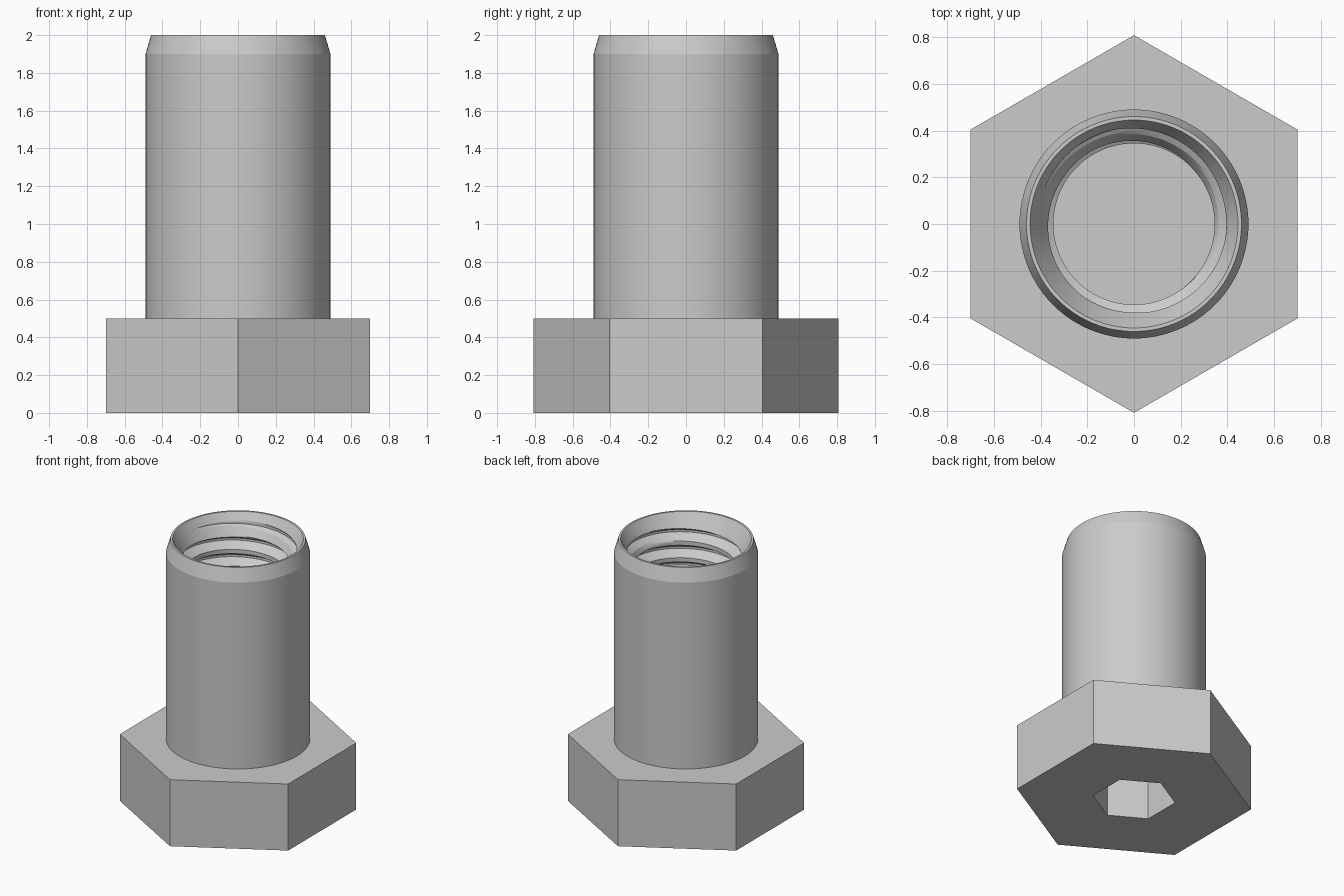
import bpy, bmesh, math

cube = bpy.data.objects.get("Cube")
if cube:
    bpy.data.objects.remove(cube, do_unlink=True)

steel = bpy.data.materials.new("grey_steel")
steel.use_nodes = True
GREY = (0.6, 0.6, 0.6, 1)
steel.diffuse_color = GREY
steel.node_tree.nodes["Principled BSDF"].inputs["Base Color"].default_value = GREY


def add_ring(bm, radius, z, sides):
    """Ring of vertices; radius and z may be functions of the angle."""
    verts = []
    for i in range(sides):
        a = 2 * math.pi * i / sides + math.pi / 2
        verts.append(bm.verts.new((radius * math.cos(a), radius * math.sin(a), z)))
    return verts


def bridge(bm, ring_a, ring_b):
    n = len(ring_a)
    for i in range(n):
        j = (i + 1) % n
        bm.faces.new((ring_a[i], ring_a[j], ring_b[j], ring_b[i]))


def finish(bm, name):
    bmesh.ops.recalc_face_normals(bm, faces=bm.faces)
    mesh = bpy.data.meshes.new(name)
    bm.to_mesh(mesh)
    bm.free()
    mesh.materials.append(steel)
    obj = bpy.data.objects.new(name, mesh)
    bpy.context.collection.objects.link(obj)
    return obj


# Hexagonal head with a hexagonal key socket underneath
HEAD_H = 0.5
bm = bmesh.new()
rings = [add_ring(bm, r, z, 6) for r, z in
         ((0.808, HEAD_H), (0.808, 0), (0.283, 0), (0.283, 0.32))]
for a, b in zip(rings, rings[1:]):
    bridge(bm, a, b)
bm.faces.new(rings[0])
bm.faces.new(rings[-1])
finish(bm, "hex_head")

# Hollow shank: chamfered outside, countersunk and threaded bore
SIDES = 96
TOP, BASE = 2.0, HEAD_H - 0.02
PITCH, MINOR, MAJOR = 0.125, 0.345, 0.412
RIM, CONE_SLOPE = 0.445, 0.56
START_Z, START_ANGLE = 1.832, math.radians(65)

# One thread pitch as (fraction of pitch, depth): crest, flank, root, flank
corners = [(0, 0), (0.25, 0), (0.5625, 1), (0.6875, 1), (1, 0)]
profile = []
for (t0, d0), (t1, d1) in zip(corners, corners[1:]):
    for k in range(4):
        f = k / 4
        profile.append((t0 + (t1 - t0) * f, d0 + (d1 - d0) * f))


def bore_point(angle, turn, t, depth):
    z = START_Z + PITCH * (turn + t + (angle - START_ANGLE) / (2 * math.pi))
    r = MINOR + (MAJOR - MINOR) * depth
    if z < HEAD_H + 0.1:
        r = MINOR
    z = min(max(z, BASE), TOP)
    r = max(r, RIM - CONE_SLOPE * (TOP - z))
    return r * math.cos(angle), r * math.sin(angle), z


bm = bmesh.new()
outer = [add_ring(bm, r, z, SIDES) for r, z in
         ((MINOR, BASE), (0.49, BASE), (0.49, 1.9), (0.46, TOP), (RIM, TOP))]
for a, b in zip(outer, outer[1:]):
    bridge(bm, a, b)

columns = []
for i in range(SIDES + 1):
    angle = 2 * math.pi * i / SIDES
    columns.append([bm.verts.new(bore_point(angle, turn, t, d))
                    for turn in range(-13, 4) for t, d in profile])
for left, right in zip(columns, columns[1:]):
    for j in range(len(left) - 1):
        bm.faces.new((left[j], right[j], right[j + 1], left[j + 1]))
bmesh.ops.remove_doubles(bm, verts=bm.verts, dist=0.0002)
shank = finish(bm, "threaded_shank")

bpy.ops.object.select_all(action="DESELECT")
shank.select_set(True)
bpy.context.view_layer.objects.active = shank
bpy.ops.object.shade_smooth_by_angle(angle=math.radians(14))
